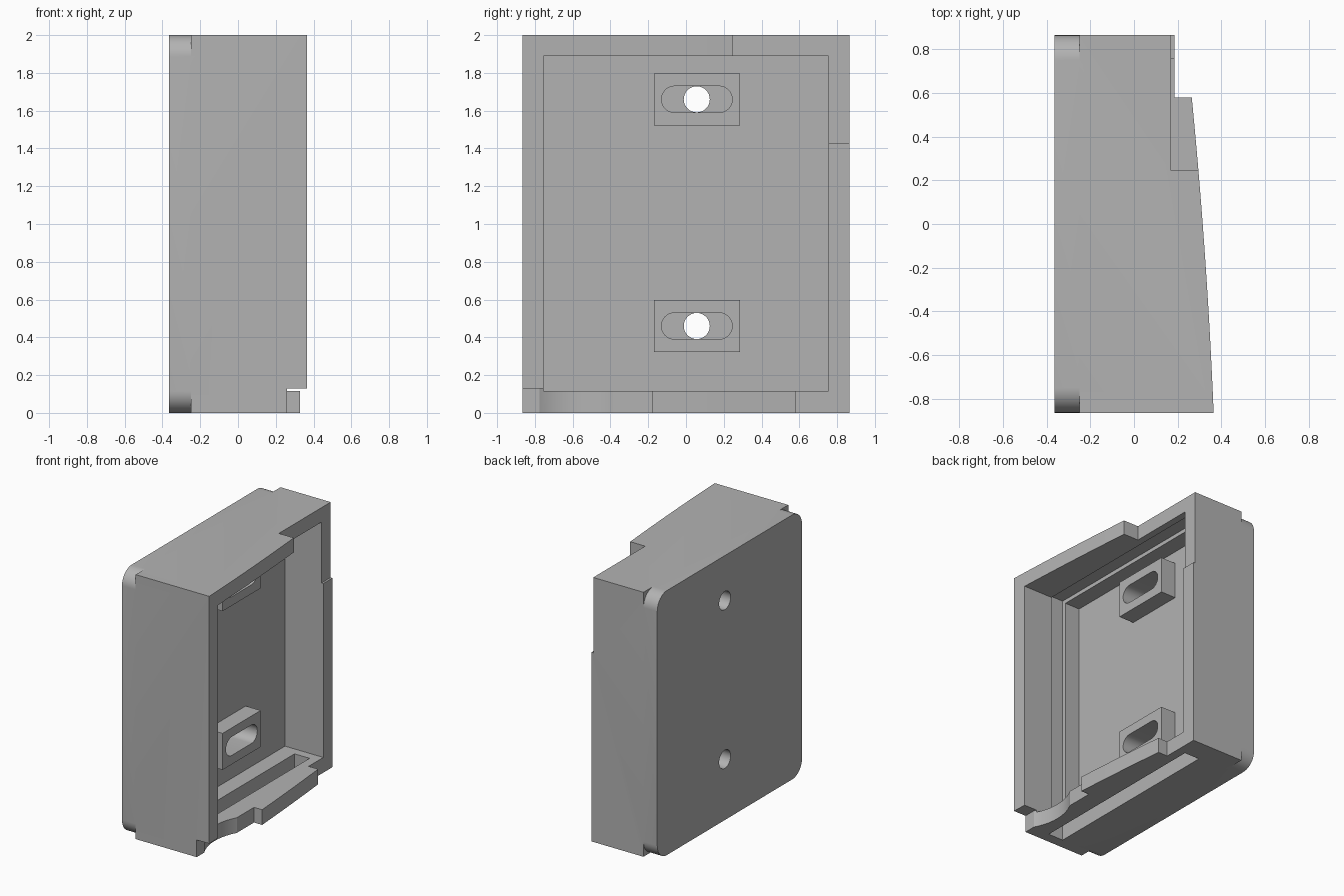
import bpy, bmesh, math

cube = bpy.data.objects.get("Cube")
if cube:
    bpy.data.objects.remove(cube, do_unlink=True)

grey = bpy.data.materials.new("plain grey")
grey.use_nodes = True
colour = (0.45, 0.45, 0.45, 1)
grey.diffuse_color = colour
grey.node_tree.nodes["Principled BSDF"].inputs["Base Color"].default_value = colour


def prism(name, outline, axis, lo, hi):
    """Extrude a 2D outline: (x, y) along z, or (y, z) along x."""
    bm = bmesh.new()
    place = (lambda p, h: (p[0], p[1], h)) if axis == "z" else (lambda p, h: (h, p[0], p[1]))
    face = bm.faces.new([bm.verts.new(place(p, lo)) for p in outline])
    side = bmesh.ops.extrude_face_region(bm, geom=[face])["geom"]
    step = (0, 0, hi - lo) if axis == "z" else (hi - lo, 0, 0)
    bmesh.ops.translate(bm, vec=step, verts=[v for v in side if isinstance(v, bmesh.types.BMVert)])
    bmesh.ops.recalc_face_normals(bm, faces=bm.faces)
    mesh = bpy.data.meshes.new(name)
    bm.to_mesh(mesh)
    bm.free()
    mesh.materials.append(grey)
    obj = bpy.data.objects.new(name, mesh)
    bpy.context.collection.objects.link(obj)
    return obj


def block(name, x, y, z):
    return prism(name, [(x[0], y[0]), (x[1], y[0]), (x[1], y[1]), (x[0], y[1])], "z", *z)


def arc(cx, cy, r, start, end, n):
    return [(cx + r * math.cos(math.radians(start + (end - start) * i / n)),
             cy + r * math.sin(math.radians(start + (end - start) * i / n))) for i in range(n + 1)]


def combine(target, tool, operation):
    """Apply a boolean and discard the tool."""
    tool.hide_render = True
    mod = target.modifiers.new(operation.lower(), "BOOLEAN")
    mod.operation, mod.solver, mod.object = operation, "EXACT", tool
    bpy.ops.object.select_all(action="DESELECT")
    bpy.context.view_layer.objects.active = target
    target.select_set(True)
    bpy.ops.object.modifier_apply(modifier=mod.name)
    bpy.data.objects.remove(tool, do_unlink=True)


W, BACK, SHOULDER, FLOOR = 0.865, -0.365, -0.25, -0.135
FAR = 0.5

# Housing with a gently curved open side
steps = [i / 16 for i in range(17)]
curve = [(0.365 - 0.041 * 2 * W * t - 0.0197 * (2 * W * t) ** 2, -W + 2 * W * t) for t in steps]
housing = prism("housing", [(SHOULDER, -W)] + curve + [(SHOULDER, W)], "z", 0, 2)

# Back plate with rounded corners
r = 0.115
corners = (arc(W - r, 2 - r, r, 0, 90, 10) + arc(r - W, 2 - r, r, 90, 180, 10)
           + arc(r - W, r, r, 180, 270, 10) + arc(W - r, r, r, 270, 360, 10))
combine(housing, prism("back_plate", corners, "x", BACK, SHOULDER), "UNION")

# Cavity, stepped rims, foot notch and panel groove
cuts = [
    ("cavity", (FLOOR, FAR), (-0.755, 0.755), (0.115, 1.89)),
    ("upper_rim_step", (0.17, FAR), (0.245, 1), (1.43, 2.1)),
    ("side_rim_step", (0.185, FAR), (0.58, 1), (-0.1, 1.5)),
    ("foot_notch", (0.26, FAR), (-1, -0.18), (-0.1, 0.13)),
    ("panel_groove", (-0.01, 0.116), (-0.785, 0.69), (-0.1, 1.92)),
]
for cut in cuts:
    combine(housing, block(*cut), "DIFFERENCE")

# Finger hollow in the lower rim
combine(housing, prism("finger_hollow", arc(0.615, -0.58, 0.405, 0, 360, 64)[:-1], "z", -0.1, 0.13),
        "DIFFERENCE")

# Mounting bosses with oblong recess and screw hole
for z in (0.46, 1.66):
    combine(housing, block("boss", (FLOOR - 0.05, -0.01), (-0.17, 0.285), (z - 0.138, z + 0.138)), "UNION")
    slot = arc(0.175, z, 0.07, -90, 90, 16) + arc(-0.06, z, 0.07, 90, 270, 16)
    combine(housing, prism("oblong_recess", slot, "x", SHOULDER + 0.01, 0.1), "DIFFERENCE")
    hole = arc(0.057, z, 0.069, 0, 360, 32)[:-1]
    combine(housing, prism("screw_hole", hole, "x", -0.5, 0.0), "DIFFERENCE")

bpy.ops.object.shade_smooth_by_angle(angle=math.radians(30))
